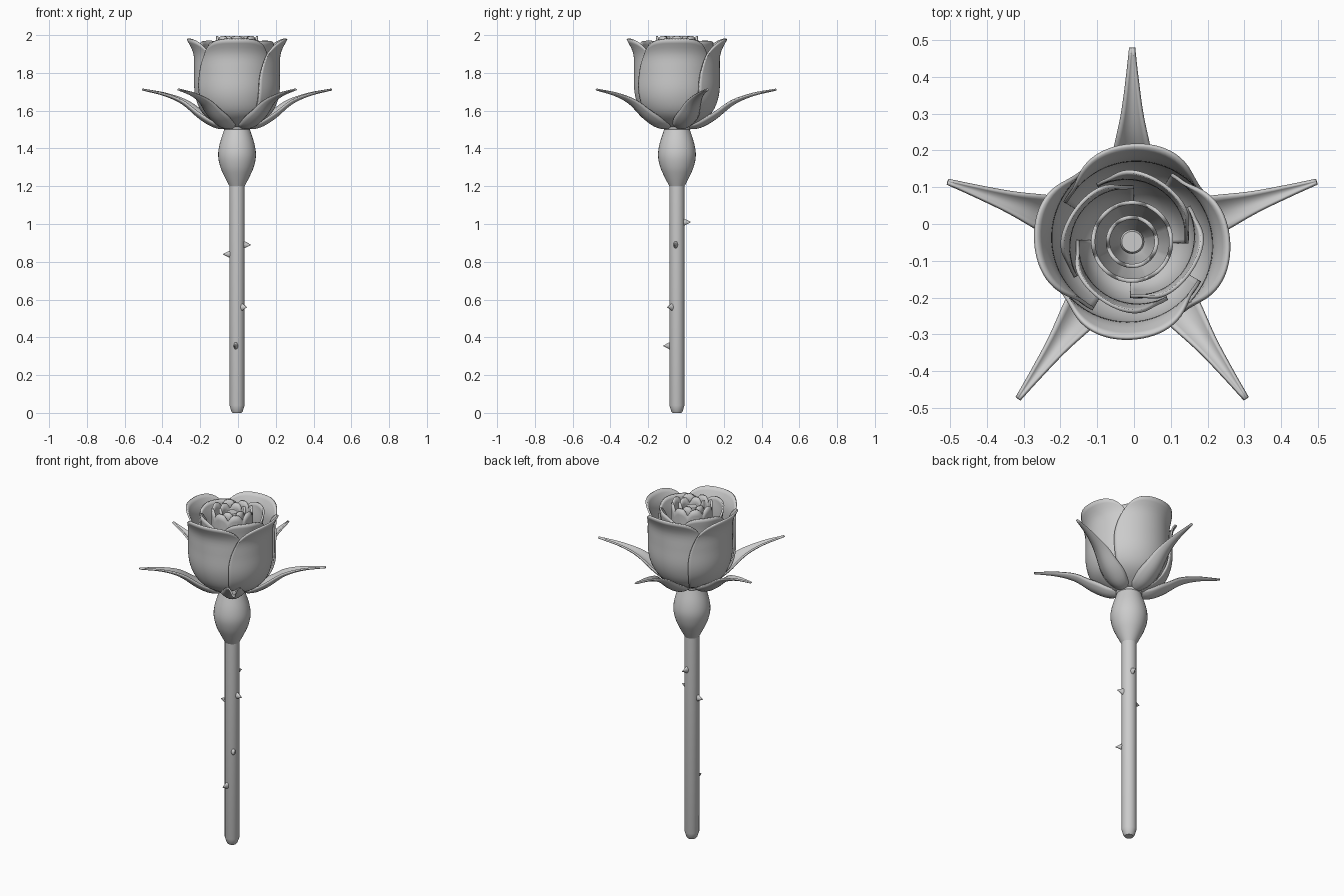
import bpy, bmesh, math
from mathutils import Vector, Matrix

cube = bpy.data.objects.get("Cube")
if cube:
    bpy.data.objects.remove(cube, do_unlink=True)

CX, CY = -0.005, -0.048
grey = bpy.data.materials.new("plain_grey")
grey.use_nodes = True
grey.diffuse_color = (0.6, 0.6, 0.6, 1)
grey.node_tree.nodes["Principled BSDF"].inputs["Base Color"].default_value = (0.6, 0.6, 0.6, 1)


def interp(pts, v):
    """Smooth interpolation through (key, value) points."""
    n = len(pts)
    if v <= pts[0][0]:
        return pts[0][1]
    for i in range(n - 1):
        (a, p), (b, q) = pts[i], pts[i + 1]
        if v <= b:
            def slope(j):
                lo, hi = max(j - 1, 0), min(j + 1, n - 1)
                return (pts[hi][1] - pts[lo][1]) / (pts[hi][0] - pts[lo][0])
            d = b - a
            t = (v - a) / d
            m0, m1 = slope(i) * d, slope(i + 1) * d
            return ((2*t**3 - 3*t*t + 1) * p + (t**3 - 2*t*t + t) * m0
                    + (3*t*t - 2*t**3) * q + (t**3 - t*t) * m1)
    return pts[-1][1]


def finish(name, bm, angle=40, thick=0):
    bmesh.ops.recalc_face_normals(bm, faces=bm.faces)
    me = bpy.data.meshes.new(name)
    bm.to_mesh(me)
    bm.free()
    ob = bpy.data.objects.new(name, me)
    bpy.context.collection.objects.link(ob)
    ob.location = (CX, CY, 0)
    me.materials.append(grey)
    if thick:
        mod = ob.modifiers.new("thickness", "SOLIDIFY")
        mod.thickness = thick
        mod.offset = 0
    bpy.ops.object.select_all(action="DESELECT")
    ob.select_set(True)
    bpy.context.view_layer.objects.active = ob
    bpy.ops.object.shade_smooth_by_angle(angle=math.radians(angle))
    return ob


def sheet(name, func, nu, nv, thick):
    """Surface from func(s in -1..1, t in 0..1)."""
    bm = bmesh.new()
    g = [[bm.verts.new(func(2 * i / nu - 1, j / nv)) for i in range(nu + 1)]
         for j in range(nv + 1)]
    for j in range(nv):
        for i in range(nu):
            bm.faces.new((g[j][i], g[j][i+1], g[j+1][i+1], g[j+1][i]))
    bmesh.ops.remove_doubles(bm, verts=bm.verts, dist=0.0001)
    return finish(name, bm, 50, thick)


def lathe(name, profile, sides=32, angle=30):
    bm = bmesh.new()
    rings = [[bm.verts.new((r * math.cos(math.tau*k/sides), r * math.sin(math.tau*k/sides), z))
              for k in range(sides)] for r, z in profile]
    for a, b in zip(rings, rings[1:]):
        for k in range(sides):
            m = (k + 1) % sides
            bm.faces.new((a[k], a[m], b[m], b[k]))
    bm.faces.new(rings[0])
    bm.faces.new(rings[-1])
    return finish(name, bm, angle)


# Stem and swollen hip under the flower
lathe("stem", [(0.024, 0), (0.03, 0.008), (0.04, 0.04), (0.04, 1.22)])
HIP = [(1.2, 0.04), (1.25, 0.066), (1.3, 0.088), (1.36, 0.1), (1.42, 0.093), (1.5, 0.068)]
lathe("hip", [(interp(HIP, 1.2 + 0.3*i/20), 1.2 + 0.3*i/20) for i in range(21)]
      + [(0.071, 1.505), (0.071, 1.515), (0.05, 1.52)])

# Thorns: flattened cones pointing out of the stem (azimuth, height)
for i, (az, z) in enumerate([(-10, 0.89), (180, 0.84), (-45, 0.56), (-100, 0.355), (80, 1.01)]):
    bm = bmesh.new()
    bmesh.ops.create_cone(bm, cap_ends=True, segments=12, radius1=0.022, radius2=0.001, depth=0.04)
    m = (Matrix.Rotation(math.radians(az), 4, "Z") @ Matrix.Translation((0.054, 0, z))
         @ Matrix.Diagonal((1, 0.6, 1, 1)) @ Matrix.Rotation(math.pi/2, 4, "Y"))
    bmesh.ops.transform(bm, matrix=m, verts=bm.verts)
    finish(f"thorn_{i+1}", bm, 50)

# Sepals: five channelled, pointed leaves
RISE = [(0.04, 1.505), (0.12, 1.512), (0.2, 1.555), (0.3, 1.635), (0.4, 1.68), (0.53, 1.712)]
WIDE = [(0.04, 0.025), (0.1, 0.05), (0.17, 0.064), (0.25, 0.05), (0.35, 0.028), (0.45, 0.014), (0.53, 0.005)]
for k in range(5):
    rot = Matrix.Rotation(math.radians(90 + 72*k), 3, "Z")

    def sepal(s, t, rot=rot):
        r = 0.04 + 0.487 * t
        w = interp(WIDE, r)
        return rot @ Vector((r - 0.2*w*s*s, w * s, interp(RISE, r) + 0.5*w*s*s))
    sheet(f"sepal_{k+1}", sepal, 8, 24, 0.009)

# Petals: cupped sheets whose leading edge lies over the neighbour
CUP = [(0, 0.04), (0.05, 0.09), (0.12, 0.15), (0.22, 0.192), (0.4, 0.219),
       (0.65, 0.222), (0.84, 0.226), (1, 0.256)]


def petal(name, az, half, scale, height, flare, spiral, z0=1.505, thick=0.01):
    def f(s, t):
        z = t * (1 - 0.17 * abs(s)**3.5)
        spread = half * (1 - 0.22 * max(0, t - 0.55)**2 / 0.2)
        a = math.radians(az + s * spread)
        r = interp(CUP, z) * scale
        r += flare * max(0, z - 0.8)**2 * 25 * (1 - s*s)
        r *= 1 - spiral * s * min(1, 3 * t)
        return Vector((r * math.cos(a), r * math.sin(a), z0 + z * height))
    sheet(name, f, 28, 22, thick)


for k, side in enumerate(["front", "left", "back", "right"]):
    petal(f"outer_petal_{side}", 270 + 90*k, 60, 1.0, 0.475, 0.006, 0.05)
for k in range(4):
    petal(f"middle_petal_{k+1}", 60 + 90*k, 62, 0.74, 0.465, -0.014, -0.1)


# Heart of the flower: nested scalloped cups around a small bud
def heart(name, radius, top, lobes, phase):
    def f(s, t):
        a = math.pi * s
        edge = top - 0.035 * (1 - abs(math.cos(lobes * a / 2 + phase)))**1.5
        r = radius * (0.45 + 0.55 * min(1, t * 1.6)**0.6)
        return Vector((r * math.cos(a), r * math.sin(a), 1.56 + (edge - 1.56) * t))
    sheet(name, f, 96, 12, 0.011)


heart("inner_ring_large", 0.106, 1.995, 8, 0)
heart("inner_ring_middle", 0.066, 1.995, 6, 0.8)
lathe("bud", [(0.02, 1.56), (0.033, 1.8), (0.033, 1.96), (0.028, 1.97)])
